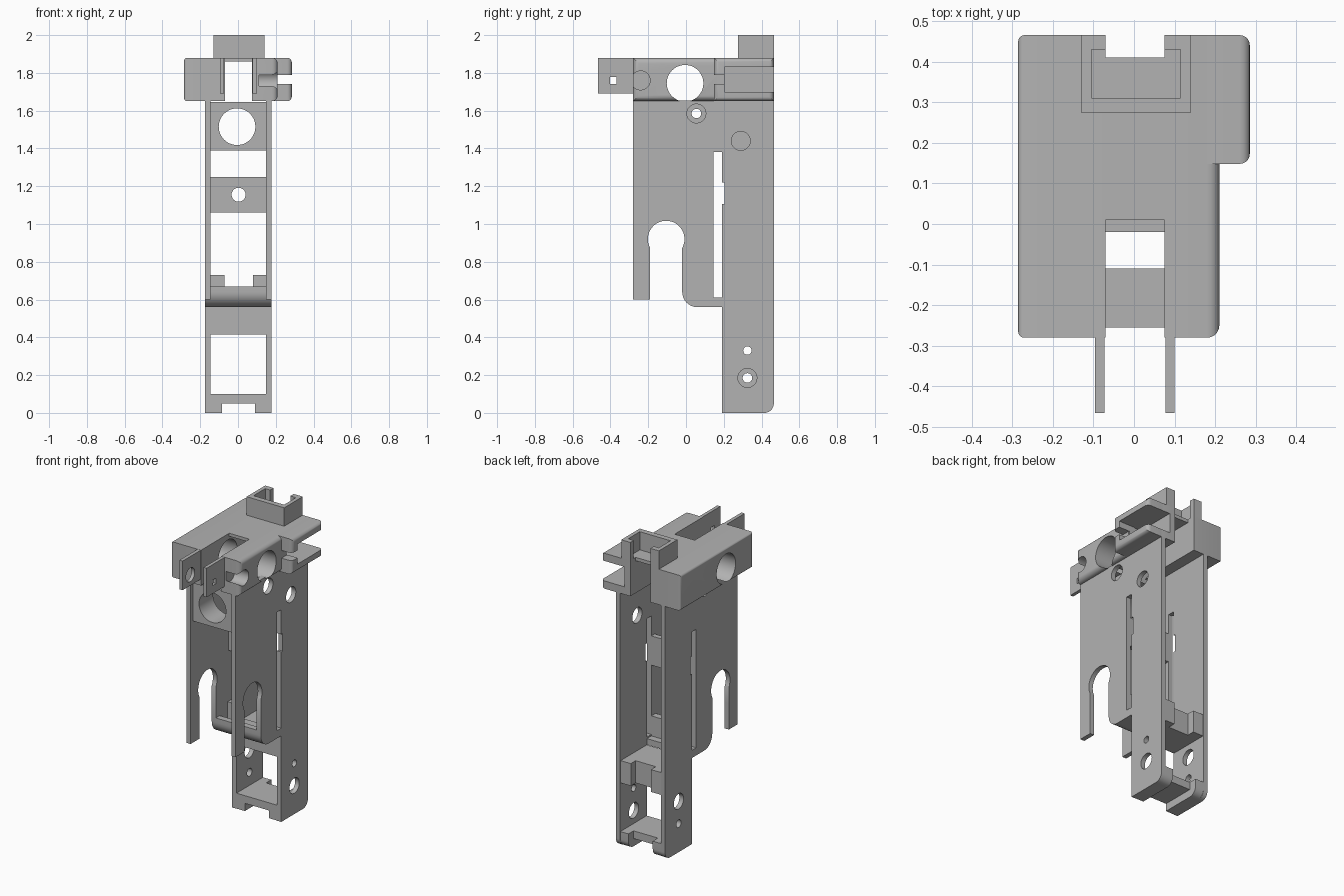
import bpy, bmesh, math
from mathutils import Matrix, Vector

cube = bpy.data.objects.get("Cube")
if cube:
    bpy.data.objects.remove(cube, do_unlink=True)

GREY = (0.45, 0.45, 0.45, 1)
mat = bpy.data.materials.new("plain_grey")
mat.use_nodes = True
mat.diffuse_color = GREY
mat.node_tree.nodes["Principled BSDF"].inputs["Base Color"].default_value = GREY


def finish(name, bm):
    bmesh.ops.recalc_face_normals(bm, faces=bm.faces)
    mesh = bpy.data.meshes.new(name)
    bm.to_mesh(mesh)
    bm.free()
    mesh.materials.append(mat)
    ob = bpy.data.objects.new(name, mesh)
    bpy.context.collection.objects.link(ob)
    return ob


def box(name, x, y, z, round_x=None, r=0.03):
    """Box from ranges; optionally round the edges of the face at x = round_x."""
    bm = bmesh.new()
    bmesh.ops.create_cube(bm, size=1)
    for v in bm.verts:
        v.co = Vector([(s[0] + s[1]) / 2 + c * (s[1] - s[0])
                       for c, s in zip(v.co, (x, y, z))])
    if round_x is not None:
        edges = [e for e in bm.edges if all(abs(v.co.x - round_x) < 1e-4 for v in e.verts)]
        bmesh.ops.bevel(bm, geom=edges, offset=r, segments=5, profile=0.5, affect='EDGES')
    return finish(name, bm)


def prism(name, yz, x):
    """Side profile extruded along x."""
    bm = bmesh.new()
    face = bm.faces.new([bm.verts.new((x[0], p[0], p[1])) for p in yz])
    out = bmesh.ops.extrude_face_region(bm, geom=[face])
    moved = [g for g in out["geom"] if isinstance(g, bmesh.types.BMVert)]
    bmesh.ops.translate(bm, verts=moved, vec=(x[1] - x[0], 0, 0))
    return finish(name, bm)


def rod(axis, center, r, length):
    bm = bmesh.new()
    turn = Matrix.Rotation(math.pi / 2, 4, 'Y' if axis == 'x' else 'X')
    bmesh.ops.create_cone(bm, cap_ends=True, segments=48, radius1=r, radius2=r,
                          depth=length, matrix=Matrix.Translation(center) @ turn)
    return finish("cutter", bm)


def cut(ob, cutters):
    """Subtract the cutters, bake the result and drop them."""
    for c in cutters:
        c.hide_render = True
        m = ob.modifiers.new("cut", 'BOOLEAN')
        m.operation, m.solver, m.object = 'DIFFERENCE', 'EXACT', c
    bpy.context.view_layer.update()
    deps = bpy.context.evaluated_depsgraph_get()
    mesh = bpy.data.meshes.new_from_object(ob.evaluated_get(deps))
    ob.modifiers.clear()
    ob.data = mesh
    for c in cutters:
        bpy.data.objects.remove(c, do_unlink=True)
    return ob


def arc(cy, cz, r, start, end, n=8):
    angles = [math.radians(start + (end - start) * i / n) for i in range(n + 1)]
    return [(cy + r * math.cos(a), cz + r * math.sin(a)) for a in angles]


# Side walls with a leg, keyhole slot, long slot and screw holes
LEFT, RIGHT = (0.148, 0.178), (-0.175, -0.145)
front_curve = arc(0.06, 0.64, 0.08, 180, 270)
outline = ([(-0.28, 1.655), (-0.28, 0.6), (-0.19, 0.6)] + front_curve
           + [(0.19, 0.56), (0.19, 0)] + arc(0.415, 0.05, 0.05, -90, 0)
           + [(0.465, 1.655)])
for name, xs in (("left_wall", LEFT), ("right_wall", RIGHT)):
    wall = prism(name, outline, xs)
    mid = sum(xs) / 2
    wide = (xs[0] - 0.05, xs[1] + 0.05)
    left = xs is LEFT
    holes = [(0.325, 0.33, 0.022 if left else 0.05),
             (0.325, 0.185, 0.05 if left else 0.025),
             (0.055, 1.585, 0.05 if left else 0.025)]
    if left:
        holes.append((0.29, 1.44, 0.05))
    cutters = [rod('x', (mid, y, z), r, 0.2) for y, z, r in holes]
    cutters += [rod('x', (mid, -0.105, 0.92), 0.097, 0.2),
                box("cutter", wide, (-0.19, -0.02), (0.5, 0.9)),
                box("cutter", wide, (0.145, 0.19), (0.61, 1.38)),
                box("cutter", wide, (0.17, 0.205), (1.105, 1.22))]
    cut(wall, cutters)

# Cross members between the walls
SPAN = (-0.15, 0.152)
cut(box("front_tube_block", SPAN, (-0.255, -0.11), (1.39, 1.645)),
    [rod('y', (-0.005, -0.18, 1.515), 0.097, 0.4)])
cut(box("middle_crosspiece", SPAN, (0.11, 0.144), (1.06, 1.25)),
    [rod('y', (0.003, 0.12, 1.155), 0.037, 0.3)])
prism("lower_tray", [(-0.02, 0.67)] + front_curve
      + [(0.19, 0.56), (0.19, 0.6), (0.06, 0.6), (0.02, 0.64), (0.02, 0.67)], SPAN)
for side, xs in (("left", (0.08, 0.15)), ("right", (-0.147, -0.072))):
    box(side + "_tray_tab", xs, (0.1, 0.144), (0.59, 0.73))

# Lower frame: notched shelf above the window and footed base bar
NOTCH = (-0.07, 0.075)
cut(box("lower_shelf", SPAN, (0.192, 0.46), (0.415, 0.56)),
    [box("cutter", NOTCH, (0.41, 0.6), (0.3, 0.7))])
box("base_bar", SPAN, (0.192, 0.41), (0.05, 0.1))
for side, xs in (("left", (0.09, 0.15)), ("right", (-0.147, -0.085))):
    foot = [(0.192, 0.1), (0.192, 0.0)] + arc(0.413, 0.05, 0.05, -90, 0) + [(0.463, 0.1)]
    prism(side + "_foot", foot, xs)

# Head: two side blocks, roof and a clip on the left
HEAD = (1.65, 1.88)
DEPTH = (-0.28, 0.465)


def cross_hole():
    return rod('x', (0, -0.005, 1.745), 0.097, 1)


cut(box("head_right_block", (-0.285, -0.07), DEPTH, HEAD, -0.285, 0.015), [cross_hole()])
cut(box("head_left_block", (0.075, 0.21), DEPTH, HEAD, 0.21, 0.03),
    [cross_hole(), rod('x', (0.21, -0.24, 1.76), 0.05, 0.2),
     box("cutter", (0.115, 0.3), (0.2, 0.6), (1.70, 1.83))])
cut(box("head_clip", (0.17, 0.285), (0.148, 0.465), HEAD, 0.285, 0.025),
    [box("cutter", (0.1, 0.4), (0.205, 0.6), (1.70, 1.83)),
     box("cutter", (0.205, 0.4), (0.1, 0.3), (1.74, 1.79))])
box("head_roof", (-0.08, 0.085), (0.01, 0.41), (1.86, 1.88))

# Forward tabs
TAB_Y, TAB_Z = (-0.465, -0.16), (1.69, 1.879)
cut(box("left_forward_tab", (0.078, 0.1), TAB_Y, TAB_Z),
    [box("cutter", (0, 0.2), (-0.403, -0.367), (1.742, 1.778)), cross_hole()])
cut(box("right_forward_tab", (-0.096, -0.073), TAB_Y, TAB_Z),
    [rod('x', (-0.085, -0.385, 1.76), 0.045, 0.2), cross_hole()])

# Open socket on top
cut(box("top_socket", (-0.13, 0.14), (0.275, 0.465), (1.87, 2.0)),
    [box("cutter", (-0.105, 0.115), (0.31, 0.43), (1.882, 2.2)),
     box("cutter", NOTCH, (0.41, 0.6), (1.7, 2.2))])

# Smooth curved surfaces, keep edges sharp
bpy.ops.object.select_all(action='DESELECT')
for ob in bpy.context.collection.objects:
    if ob.type == 'MESH' and mat.name in ob.data.materials:
        ob.select_set(True)
        bpy.context.view_layer.objects.active = ob
bpy.ops.object.shade_smooth_by_angle(angle=math.radians(30))
